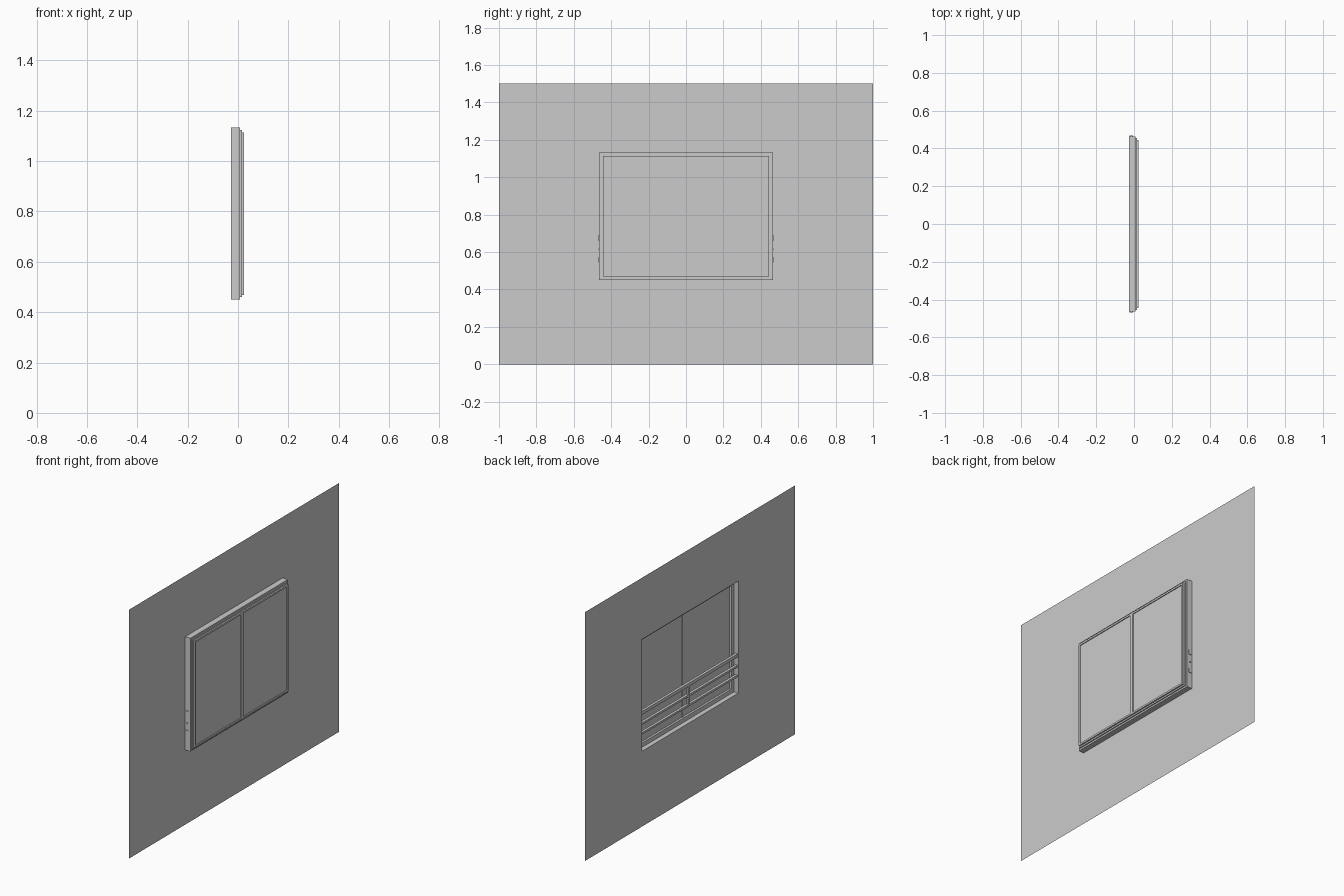
import bpy
import bmesh

if "Cube" in bpy.data.objects:
    bpy.data.objects.remove(bpy.data.objects["Cube"])

GREY = (0.6, 0.6, 0.6, 1.0)
grey = bpy.data.materials.new("plain grey")
grey.use_nodes = True
grey.diffuse_color = GREY
grey.node_tree.nodes["Principled BSDF"].inputs["Base Color"].default_value = GREY


def finish(name, bm):
    bmesh.ops.recalc_face_normals(bm, faces=bm.faces)
    mesh = bpy.data.meshes.new(name)
    bm.to_mesh(mesh)
    bm.free()
    mesh.materials.append(grey)
    obj = bpy.data.objects.new(name, mesh)
    bpy.context.collection.objects.link(obj)
    return obj


def box(name, x, y, z):
    """Box from (low, high) pairs on each axis."""
    bm = bmesh.new()
    bmesh.ops.create_cube(bm, size=1)
    for v in bm.verts:
        v.co = [lo + (c + 0.5) * (hi - lo) for c, (lo, hi) in zip(v.co, (x, y, z))]
    return finish(name, bm)


def ring(name, x, outer, inner):
    """Rectangular ring facing x; rectangles are (y0, y1, z0, z1). Flat if x has no depth."""
    bm = bmesh.new()
    loops = []
    for y0, y1, z0, z1 in (outer, inner):
        loops.append([bm.verts.new((x[0], y, z))
                      for y, z in ((y0, z0), (y1, z0), (y1, z1), (y0, z1))])
    a, b = loops
    for i in range(4):
        j = (i + 1) % 4
        bm.faces.new((a[i], a[j], b[j], b[i]))
    if x[1] > x[0]:
        ext = bmesh.ops.extrude_face_region(bm, geom=bm.faces[:], use_keep_orig=True)
        for g in ext["geom"]:
            if isinstance(g, bmesh.types.BMVert):
                g.co.x = x[1]
    return finish(name, bm)


def inset(rect, d):
    y0, y1, z0, z1 = rect
    return (y0 + d, y1 - d, z0 + d, z1 - d)


# Wall sheet with the window opening
opening = (-0.464, 0.464, 0.45, 1.133)
WALL_X = -0.027
ring("wall", (WALL_X, WALL_X), (-1, 1, 0, 1.5), opening)

# Deep reveal and the stepped window frame
ring("reveal", (WALL_X, 0.008), opening, inset(opening, 0.004))
ring("outer_frame", (0.002, 0.008), inset(opening, 0.004), inset(opening, 0.03))
ring("track_frame", (0.008, 0.015), inset(opening, 0.01), inset(opening, 0.03))

# Pair of sashes, each a slim rim around a pane
y0, y1, z0, z1 = inset(opening, 0.019)
for side, ya, yb in (("right", y0, 0.006), ("left", 0.006, y1)):
    rect = (ya, yb, z0, z1)
    ring(side + "_sash", (0.012, 0.024), rect, inset(rect, 0.011))
    py0, py1, pz0, pz1 = inset(rect, 0.008)
    box(side + "_pane", (0.015, 0.019), (py0, py1), (pz0, pz1))

# Guard rail across the opening
RAIL_X = (-0.022, -0.006)
for name, low, high in (("top_rail", 0.67, 0.69),
                        ("middle_rail", 0.609, 0.621),
                        ("bottom_rail", 0.55, 0.562)):
    box(name, RAIL_X, (-0.462, 0.462), (low, high))
box("middle_post", (-0.019, -0.009), (-0.006, 0.006), (0.55, 0.675))

# Fixing plates on both flanks of the reveal
for side, s in (("right", -1), ("left", 1)):
    y = sorted((s * 0.463, s * 0.468))
    for name, low, high in (("upper", 0.66, 0.69), ("lower", 0.545, 0.573)):
        box(f"{side}_{name}_bracket", (-0.024, -0.004), y, (low, high))
    box(f"{side}_middle_bolt", (-0.017, -0.011), y, (0.611, 0.619))
